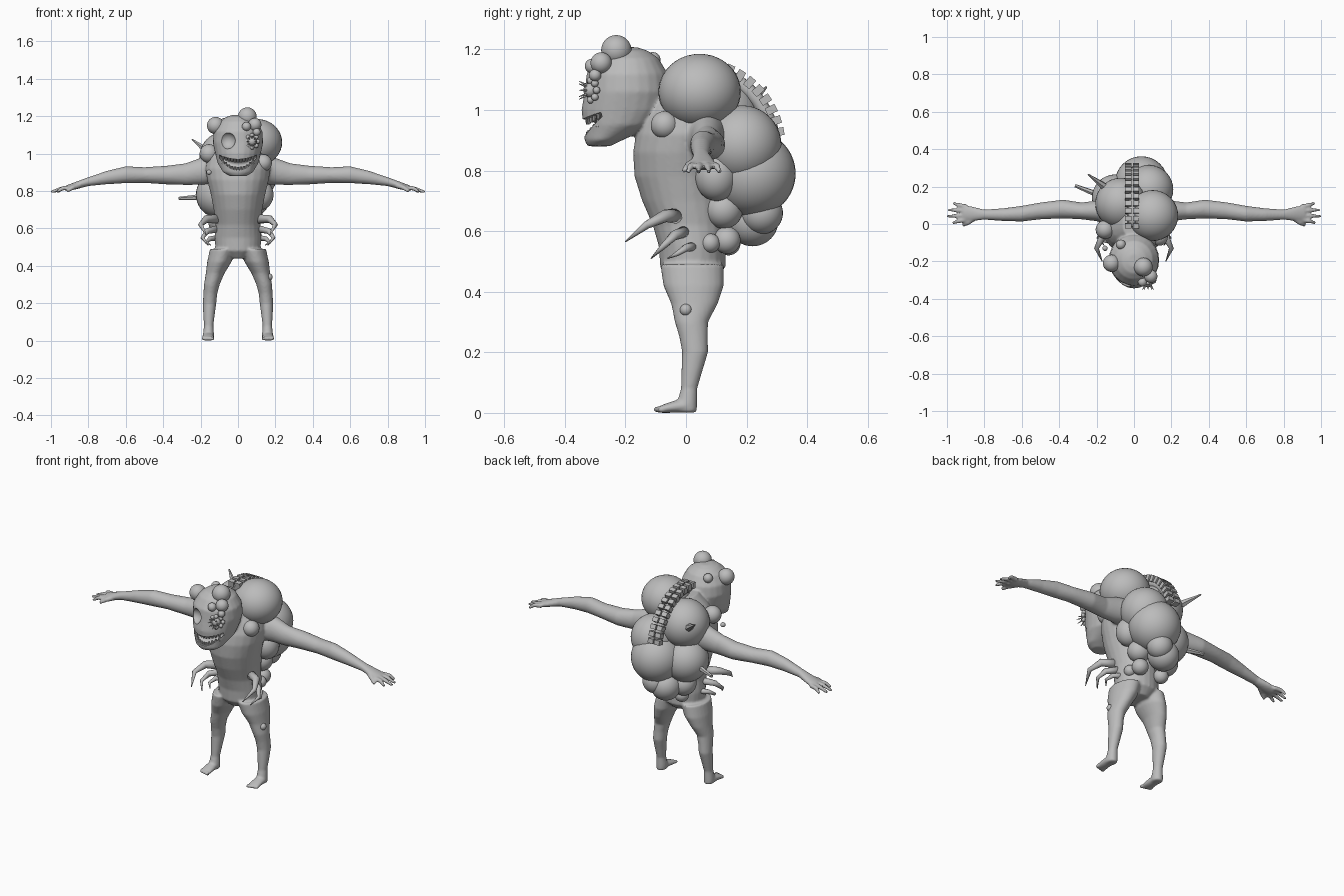
import bpy
import bmesh
import math
from mathutils import Vector, Matrix

cube = bpy.data.objects.get("Cube")
if cube:
    bpy.data.objects.remove(cube)

skin = bpy.data.materials.new("grey_skin")
skin.use_nodes = True
skin.diffuse_color = (0.5, 0.5, 0.5, 1)
skin.node_tree.nodes["Principled BSDF"].inputs["Base Color"].default_value = (0.5, 0.5, 0.5, 1)


def finish(bm, name, smooth=True):
    bmesh.ops.recalc_face_normals(bm, faces=bm.faces)
    mesh = bpy.data.meshes.new(name)
    bm.to_mesh(mesh)
    bm.free()
    mesh.materials.append(skin)
    for p in mesh.polygons:
        p.use_smooth = smooth
    obj = bpy.data.objects.new(name, mesh)
    bpy.context.collection.objects.link(obj)
    return obj


def loft(bm, rings, sides=24):
    """Closed skin through elliptical rings given as (centre, half axis, half axis)."""
    loops = []
    for c, u, v in rings:
        angles = [2 * math.pi * i / sides for i in range(sides)]
        loops.append([bm.verts.new(Vector(c) + Vector(u) * math.cos(a) + Vector(v) * math.sin(a))
                      for a in angles])
    for a, b in zip(loops, loops[1:]):
        for i in range(sides):
            j = (i + 1) % sides
            bm.faces.new((a[i], a[j], b[j], b[i]))
    bm.faces.new(loops[0][::-1])
    bm.faces.new(loops[-1])


def tube(bm, pts, radii, sides=12):
    pts = [Vector(p) for p in pts]
    rings = []
    for i, p in enumerate(pts):
        t = (pts[min(i + 1, len(pts) - 1)] - pts[max(i - 1, 0)]).normalized()
        u = t.cross(Vector((0.31, 0.2, 0.93))).normalized()
        rings.append((p, u * radii[i], t.cross(u) * radii[i]))
    loft(bm, rings, sides)


def ball(bm, c, r, scale=(1, 1, 1)):
    m = Matrix.Translation(c) @ Matrix.Diagonal((*scale, 1))
    bmesh.ops.create_uvsphere(bm, u_segments=32, v_segments=20, radius=r, matrix=m)


def upright(bm, rows):
    """Rows of height, half width, front y, back y."""
    loft(bm, [((0, (f + b) / 2, z), (w, 0, 0), (0, (b - f) / 2, 0)) for z, w, f, b in rows])


# Torso and head
bm = bmesh.new()
upright(bm, [(.44, .06, -.05, .09), (.48, .12, -.085, .13), (.55, .125, -.09, .13),
             (.62, .12, -.11, .13), (.7, .13, -.145, .13), (.78, .145, -.17, .13),
             (.86, .165, -.175, .13), (.92, .175, -.165, .14), (.98, .165, -.14, .14),
             (1.04, .12, -.12, .12), (1.1, .06, -.08, .08)])
upright(bm, [(.88, .045, -.325, -.25), (.9, .08, -.335, -.21), (.95, .11, -.34, -.1),
             (1, .122, -.345, -.06), (1.06, .135, -.335, -.05), (1.12, .13, -.328, -.06),
             (1.17, .1, -.295, -.09), (1.195, .065, -.265, -.125), (1.207, .03, -.23, -.16)])

leg = [(.49, .08, .02, .07, .105), (.42, .1, .025, .065, .1), (.36, .122, .028, .05, .077),
       (.3, .14, .018, .042, .055), (.25, .148, .025, .037, .047), (.2, .152, .03, .036, .043),
       (.14, .155, .02, .031, .035), (.08, .157, .01, .025, .027), (.03, .158, .003, .03, .034),
       (.002, .158, .003, .028, .033)]
foot = [(.03, .02, .015), (0, .029, .024), (-.04, .031, .02), (-.075, .034, .014), (-.09, .03, .01)]
arm = [(.08, .06, .92, .09, .08), (.2, .07, .905, .055, .072), (.28, .07, .89, .045, .058),
       (.38, .08, .885, .05, .05), (.5, .07, .885, .045, .042), (.6, .055, .887, .042, .045),
       (.7, .05, .872, .034, .036), (.8, .05, .85, .027, .024), (.87, .055, .828, .04, .02),
       (.915, .058, .815, .042, .016)]

# Limbs, toes and fingers on both sides
for s in (-1, 1):
    loft(bm, [((s * x, y, z), (rx, 0, 0), (0, ry, 0)) for z, x, y, rx, ry in leg])
    loft(bm, [((s * .16, y, h), (w, 0, 0), (0, 0, h)) for y, w, h in foot])
    for i in range(5):
        ball(bm, (s * (.134 + .013 * i), -.096 + .004 * i, .011), .011, (.8, 1.2, 1))
    loft(bm, [((s * x, y, z), (0, ry, 0), (0, 0, rz)) for x, y, z, ry, rz in arm])
    for i in range(4):
        y, reach = .024 + .023 * i, (.97, 1, .995, .965)[i]
        tip = y + (i - 1.5) * .012
        tube(bm, [(s * .895, y, .818), (s * .94, (y + tip) / 2, .814), (s * reach, tip, .794)],
             (.013, .012, .008))
    tube(bm, [(s * .85, .035, .83), (s * .885, .008, .818), (s * .915, -.008, .798)],
         (.016, .013, .009))
body = finish(bm, "body")

# Eye socket and grinning mouth hollows
bm = bmesh.new()
ball(bm, (-.06, -.335, 1.07), .046)
socket = finish(bm, "socket_cutter")


def grin(x):
    return .94 + 4.5 * x * x, .027 * (1 - (x / .11) ** 2) + .003


bm = bmesh.new()
loft(bm, [((x, -.35 + 6 * x * x, grin(x)[0]), (0, .06, 0), (0, 0, grin(x)[1]))
          for x in [i * .0125 for i in range(-8, 9)]])
mouth = finish(bm, "mouth_cutter")

mod = body.modifiers.new("Blend", 'REMESH')
mod.mode = 'VOXEL'
mod.voxel_size = .0065
mod = body.modifiers.new("Soften", 'SMOOTH')
mod.iterations = 5
for cutter in (socket, mouth):
    cutter.hide_render = True
    mod = body.modifiers.new("Hollow", 'BOOLEAN')
    mod.operation = 'DIFFERENCE'
    mod.solver = 'EXACT'
    mod.object = cutter
graph = bpy.context.evaluated_depsgraph_get()
mesh = bpy.data.meshes.new_from_object(body.evaluated_get(graph))
body.modifiers.clear()
body.data = mesh
for p in mesh.polygons:
    p.use_smooth = True
for cutter in (socket, mouth):
    bpy.data.objects.remove(cutter)
bpy.context.view_layer.objects.active = body
body.select_set(True)
bpy.ops.object.shade_smooth_by_angle(angle=math.radians(45))

# Teeth in two rows
bm = bmesh.new()
for i in range(-5, 6):
    x = i * .016
    zc, h = grin(x)
    for side in (-1, 1):
        m = Matrix.Translation((x, -.325 + 5.5 * x * x, zc + side * h * .8))
        if side > 0:
            m = m @ Matrix.Rotation(math.pi, 4, 'X')
        bmesh.ops.create_cone(bm, cap_ends=True, segments=8, radius1=.008, radius2=.005,
                              depth=.024, matrix=m)
finish(bm, "teeth", False)

# Large growths on the back
growths = [((.1, .045, 1.06), .136, (1, 1, .92)), ((-.07, .11, .98), .137, (1, 1, 1)),
           ((.08, .185, .885), .13, (1, 1, 1)), ((.04, .22, .79), .142, (1, 1, 1)),
           ((-.1, .14, .78), .125, (1, 1, 1)), ((.12, .1, .78), .07, (1, 1, 1.15)),
           ((.07, .125, .67), .062, (1, 1, 1)), ((-.02, .22, .635), .085, (1, 1, 1)),
           ((.03, .25, .66), .07, (1, 1, 1)), ((-.09, .15, .64), .07, (1, 1, 1)),
           ((.07, .135, .57), .045, (1, 1, 1)), ((.095, .08, .56), .032, (1, 1, 1)),
           ((-.07, .14, .56), .04, (1, 1, 1))]
bm = bmesh.new()
for c, r, k in growths:
    ball(bm, c, r, k)
finish(bm, "back_growths")

# Small bumps on head, neck and legs
bumps = [((.05, -.23, 1.197), .05), ((-.12, -.21, 1.15), .046), ((.09, -.28, 1.155), .035),
         ((.045, -.31, 1.145), .024), ((.1, -.3, 1.115), .02), ((-.07, -.11, 1.165), .026),
         ((.135, -.07, .95), .046), ((-.155, -.03, 1), .05), ((-.155, -.13, .9), .014),
         ((.165, 0, .34), .02), ((.13, .08, .435), .015)]
bm = bmesh.new()
for c, r in bumps:
    ball(bm, c, r)
finish(bm, "small_bumps")

# Swollen eye with rim lumps and thorns
bm = bmesh.new()
eye = Vector((.075, -.315, 1.065))
ball(bm, eye, .024)
for i in range(8):
    a = i * math.pi / 4
    out = Vector((math.cos(a), 0, math.sin(a)))
    ball(bm, eye + out * .032 + Vector((0, .02 * max(out.x, 0), 0)), .012)
    tube(bm, [eye + out * .01, eye + out * .03 + Vector((0, -.038, 0))], (.006, .001), 6)
finish(bm, "thorny_eye")

# Curved claws around the waist
bm = bmesh.new()
for s in (-1, 1):
    for pts, r in (([(.1, -.03, .65), (.17, -.07, .65), (.2, -.13, .62), (.17, -.2, .565)], .026),
                   ([(.1, 0, .6), (.165, -.04, .585), (.19, -.075, .55), (.16, -.115, .51)], .02),
                   ([(.1, .03, .55), (.15, .0, .545), (.17, -.03, .525), (.145, -.06, .51)], .016)):
        tube(bm, [(s * x, y, z) for x, y, z in pts], (r, r * .8, r * .5, .002))
finish(bm, "waist_claws")

# Straight spikes on the right of the back
bm = bmesh.new()
tube(bm, [(-.15, .14, .77), (-.315, .205, .76)], (.02, .009), 6)
tube(bm, [(-.12, .17, .98), (-.245, .265, 1.075)], (.03, .004), 6)
finish(bm, "back_spikes", False)


# Ridged spine over the growths
def arc(deg, k=1):
    a = math.radians(deg)
    return Vector((-.01, .03 + .28 * k * math.cos(a), .88 + .275 * k * math.sin(a)))


bm = bmesh.new()
tube(bm, [arc(d, .92) for d in range(100, 5, -9)], [.024] * 11)
finish(bm, "spine_cord")
bm = bmesh.new()
for d in range(98, 8, -8):
    for x in (-.021, .021):
        m = (Matrix.Translation(arc(d) + Vector((x, 0, 0)))
             @ Matrix.Rotation(math.radians(d - 90), 4, 'X') @ Matrix.Diagonal((.034, .026, .036, 1)))
        bmesh.ops.create_cube(bm, size=1, matrix=m)
finish(bm, "spine_ridges", False)
